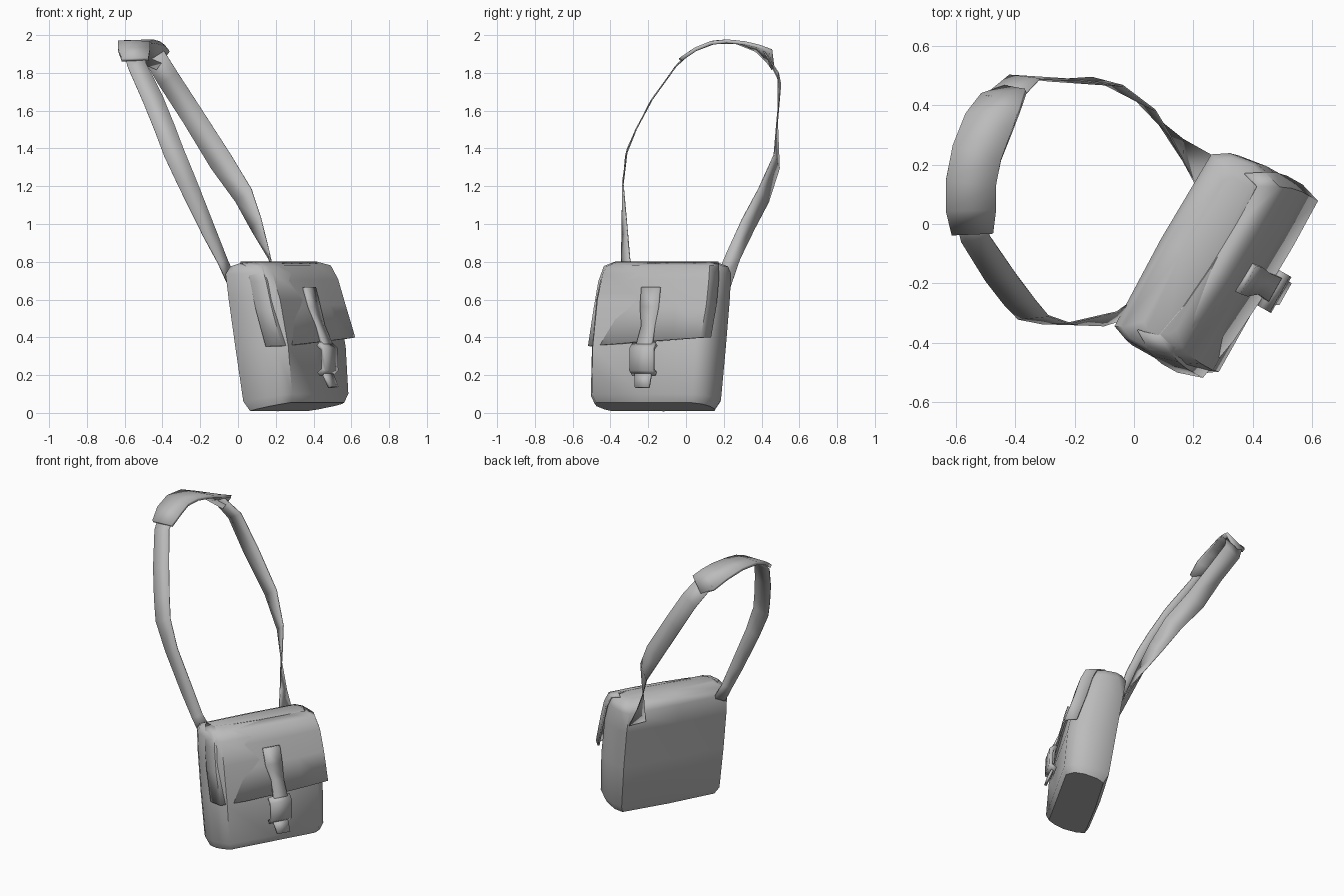
import bpy, bmesh, math
from mathutils import Vector

cube = bpy.data.objects.get("Cube")
if cube:
    bpy.data.objects.remove(cube)

leather = bpy.data.materials.new("grey_leather")
leather.use_nodes = True
GREY = (0.5, 0.5, 0.5, 1)
leather.diffuse_color = GREY
leather.node_tree.nodes["Principled BSDF"].inputs["Base Color"].default_value = GREY

ACROSS = Vector((0.49, 0.87, 0))   # along the width of the bag
OUT = Vector((0.87, -0.49, 0))     # towards the flap side


def place(s, d, z):
    return ACROSS * s + OUT * d + Vector((0, 0, z))


def loft(name, rows, closed=False, thick=0.0, offset=0.0, angle=50):
    """Skin equal-length rows of points; closed rows are capped."""
    bm = bmesh.new()
    grid = [[bm.verts.new(p) for p in row] for row in rows]
    n = len(rows[0])
    for a, b in zip(grid, grid[1:]):
        for i in range(n if closed else n - 1):
            j = (i + 1) % n
            bm.faces.new((a[i], a[j], b[j], b[i]))
    if closed:
        bm.faces.new(grid[0])
        bm.faces.new(grid[-1])
    bmesh.ops.recalc_face_normals(bm, faces=bm.faces)
    mesh = bpy.data.meshes.new(name)
    bm.to_mesh(mesh)
    bm.free()
    mesh.materials.append(leather)
    obj = bpy.data.objects.new(name, mesh)
    bpy.context.collection.objects.link(obj)
    if thick:
        mod = obj.modifiers.new("thickness", "SOLIDIFY")
        mod.thickness = thick
        mod.offset = offset
    bpy.ops.object.select_all(action="DESELECT")
    obj.select_set(True)
    bpy.context.view_layer.objects.active = obj
    bpy.ops.object.shade_smooth_by_angle(angle=math.radians(angle))
    return obj


# Bag body: rounded outline stacked from base to crown
outline = [(-.34, 0), (0, -.03), (.34, 0), (.375, .2), (.39, .55), (.375, .82),
           (.32, 1), (0, 1), (-.3, 1), (-.335, .82), (-.36, .55), (-.36, .2)]
levels = [  # back z, front z, back depth, front depth, width scale
    (.01, .055, .25, .48, .92), (.06, .1, .22, .495, .98),
    (.35, .35, .175, .475, 1), (.6, .6, .135, .425, 1),
    (.735, .74, .112, .375, .98), (.775, .775, .135, .35, .95), (.8, .8, .19, .3, .8)]
loft("bag_body", [[place(s * k, b + (f - b) * t, zb + (zf - zb) * t) for s, t in outline]
                  for zb, zf, b, f, k in levels], closed=True)

# Front flap, wrapping slightly round the ends and standing off the body
columns = [(-.36, -.1), (-.335, -.02), (-.18, 0), (0, .005), (.2, 0), (.37, -.01), (.39, -.08)]
drop = [(.29, .795, .85), (.355, .775, .94), (.39, .7, .98), (.43, .56, 1), (.49, .375, 1)]
loft("front_flap", [[place(s * k, d + inset * k + .05 * s, z + .06 * s * (.8 - z) / .4)
                     for s, inset in columns] for d, z, k in drop], thick=.012)


# Closure strap, buckle and strap tail
def band(name, path, thick):
    loft(name, [[place(s - w / 2, d, z), place(s + w / 2, d, z)] for s, d, z, w in path],
         thick=thick, angle=35)


band("closure_strap", [(.025, .42, .665, .11), (.03, .445, .56, .11), (.04, .475, .46, .08),
                       (.04, .515, .37, .09), (.04, .525, .25, .1)], .02)
band("strap_tail", [(.035, .52, .22, .1), (.045, .555, .135, .085)], .016)
band("buckle", [(.035, .505, .365, .14), (.035, .535, .34, .14), (.035, .54, .23, .14),
                (.035, .51, .205, .14)], .025)


# Shoulder strap: ribbon of given width twisted to a heading
def ribbon(name, path, thick):
    points = [Vector(p[:3]) for p in path]
    rows = []
    for i, (x, y, z, heading, width) in enumerate(path):
        along = (points[min(i + 1, len(path) - 1)] - points[max(i - 1, 0)]).normalized()
        a = math.radians(heading)
        side = Vector((math.cos(a), math.sin(a), 0))
        side = (side - along * side.dot(along)).normalized() * width / 2
        rows.append([points[i] - side, points[i] + side])
    loft(name, rows, thick=thick)


ribbon("shoulder_strap_front", [
    (-.04, -.3, .71, 50, .08), (-.08, -.32, .8, 40, .07), (-.15, -.325, .95, 20, .08),
    (-.265, -.335, 1.21, 0, .1), (-.34, -.315, 1.38, 0, .11), (-.385, -.265, 1.5, 0, .11),
    (-.45, -.18, 1.66, 0, .11), (-.535, -.05, 1.84, 0, .1), (-.55, .03, 1.91, 0, .11)], .006)
ribbon("shoulder_strap_back", [
    (-.45, .42, 1.9, 0, .12), (-.37, .495, 1.77, 0, .12), (-.24, .485, 1.57, 0, .12),
    (-.09, .48, 1.33, -15, .13), (.03, .41, 1.15, -35, .12), (.095, .33, 1, -50, .1),
    (.165, .25, .83, -80, .08), (.235, .185, .66, -120, .11)], .006)
ribbon("shoulder_pad", [
    (-.545, -.03, 1.87, 0, .14), (-.55, .05, 1.925, 0, .17), (-.55, .14, 1.96, 0, .17),
    (-.53, .24, 1.965, 0, .17), (-.49, .34, 1.94, 10, .17), (-.45, .41, 1.9, 20, .16),
    (-.4, .455, 1.87, 30, .12)], .02)
